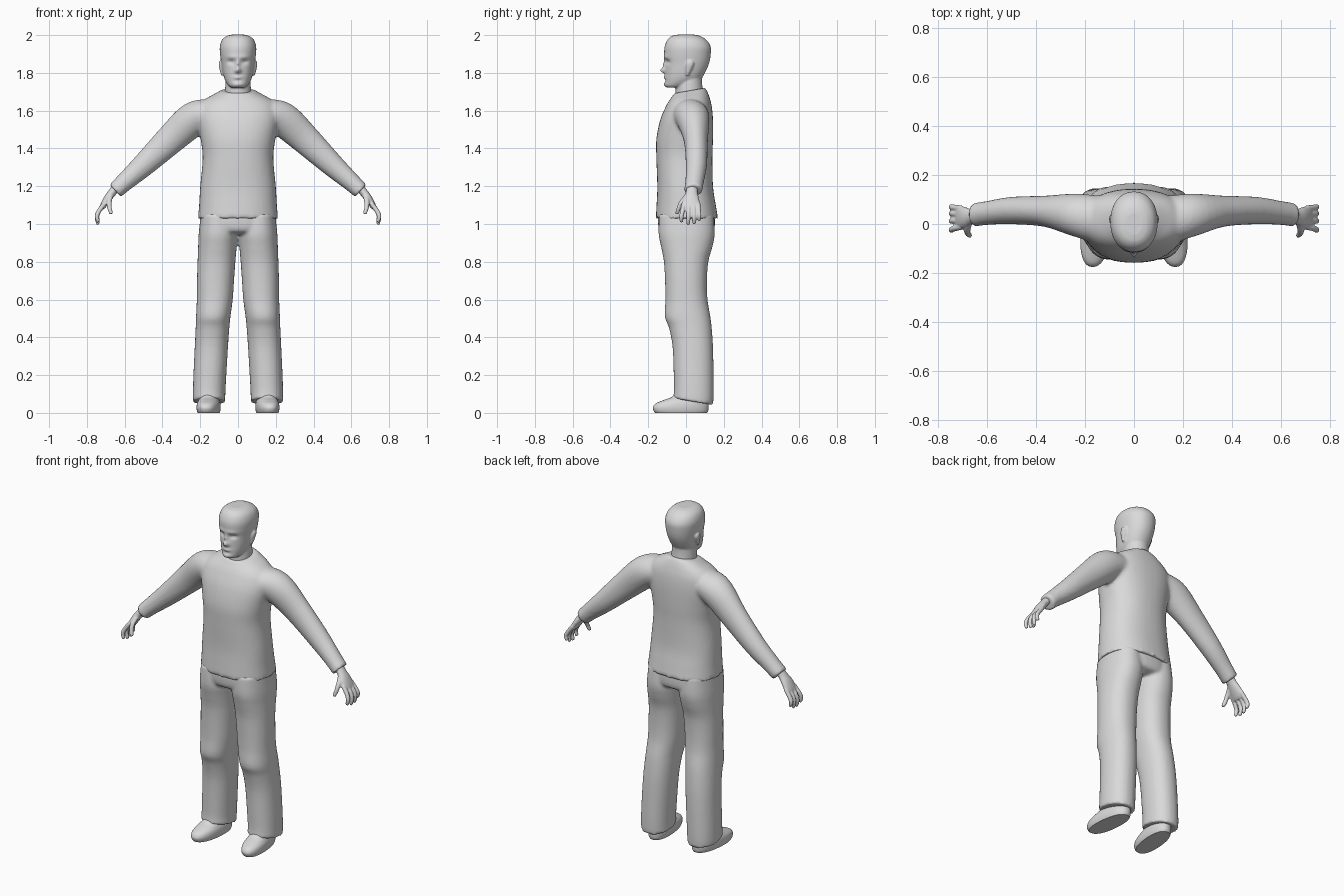
import bpy, bmesh, math
from mathutils import Vector

grey = bpy.data.materials.new("plain_grey")
grey.diffuse_color = (0.7, 0.7, 0.7, 1)


def resample(rows, n):
    """Smooth spline through the rows of numbers."""
    out = []
    for i in range(len(rows) - 1):
        p = [rows[max(i - 1, 0)], rows[i], rows[i + 1], rows[min(i + 2, len(rows) - 1)]]
        for k in range(n):
            t = k / n
            out.append([0.5 * (2 * b + (c - a) * t + (2 * a - 5 * b + 4 * c - d) * t * t
                               + (3 * b - a - 3 * c + d) * t ** 3) for a, b, c, d in zip(*p)])
    return out + [list(rows[-1])]


def skin_rings(bm, rings):
    """Bridge rings of points and cap both ends."""
    vs = [[bm.verts.new(p) for p in ring] for ring in rings]
    n = len(vs[0])
    for a, b in zip(vs, vs[1:]):
        for i in range(n):
            j = (i + 1) % n
            bm.faces.new((a[i], a[j], b[j], b[i]))
    bm.faces.new(vs[0][::-1])
    bm.faces.new(vs[-1])
    return [v for ring in vs for v in ring]


def spow(v, e):
    return math.copysign(abs(v) ** e, v)


def body(bm, rows, side=1, power=2.3, seg=40, steps=4):
    """Upright loft; row = z, centre x, half width, front y, back y, tilt."""
    rings = []
    for z, xc, w, yf, yb, tilt in resample(rows, steps):
        ring = []
        for i in range(seg):
            a = math.tau * i / seg
            x = xc + w * spow(math.cos(a), 2 / power)
            y = (yf + yb) / 2 + (yb - yf) / 2 * spow(math.sin(a), 2 / power)
            ring.append((side * x, y, z + tilt * y))
        rings.append(ring)
    return skin_rings(bm, rings)


def limb(bm, rows, side=1, seg=20, steps=4):
    """Loft along a path; row = x, y, z, half thickness, half depth in y."""
    pts = resample(rows, steps)
    rings = []
    for k, (x, y, z, h, d) in enumerate(pts):
        p, q = pts[max(k - 1, 0)], pts[min(k + 1, len(pts) - 1)]
        t = Vector((q[0] - p[0], 0, q[2] - p[2])).normalized()
        n = Vector((-t.z, 0, t.x))
        ring = []
        for i in range(seg):
            a = math.tau * i / seg
            v = Vector((x, y, z)) + n * h * math.cos(a) + Vector((0, d * math.sin(a), 0))
            ring.append((side * v.x, v.y, v.z))
        rings.append(ring)
    skin_rings(bm, rings)


def finish(name, bm, voxel=0, smooth=0):
    """Make the object; overlapping lofts are fused and softened."""
    bmesh.ops.recalc_face_normals(bm, faces=bm.faces)
    me = bpy.data.meshes.new(name)
    bm.to_mesh(me)
    bm.free()
    me.materials.append(grey)
    ob = bpy.data.objects.new(name, me)
    bpy.context.collection.objects.link(ob)
    if voxel:
        r = ob.modifiers.new("fuse", 'REMESH')
        r.mode, r.voxel_size, r.use_smooth_shade = 'VOXEL', voxel, True
        s = ob.modifiers.new("soften", 'SMOOTH')
        s.factor, s.iterations = 0.5, smooth
    else:
        bpy.ops.object.select_all(action='DESELECT')
        bpy.context.view_layer.objects.active = ob
        ob.select_set(True)
        bpy.ops.object.shade_smooth_by_angle(angle=math.radians(40))
    return ob


# Head with neck and ears
bm = bmesh.new()
head = body(bm, [
    (1.722, 0, .035, -.100, -.03, 0), (1.735, 0, .052, -.111, .02, 0),
    (1.765, 0, .070, -.111, .075, 0), (1.80, 0, .080, -.110, .10, 0),
    (1.85, 0, .088, -.110, .122, 0), (1.90, 0, .095, -.115, .131, 0),
    (1.94, 0, .096, -.113, .130, 0), (1.975, 0, .084, -.098, .108, 0),
    (1.995, 0, .060, -.075, .075, 0), (2.002, 0, .035, -.045, .045, 0)],
    power=2.15, seg=96, steps=8)
# Face relief: |x|, z, spread x, spread z, push in y
relief = [(0, 1.812, .016, .013, -.024), (0, 1.84, .010, .03, -.013),
          (.036, 1.858, .020, .012, .013), (.03, 1.884, .03, .010, -.005),
          (0, 1.776, .024, .008, -.008), (0, 1.757, .022, .006, .005),
          (0, 1.738, .024, .012, -.006)]
for v in head:
    if v.co.y < -.03:
        x, z = abs(v.co.x), v.co.z
        v.co.y += sum(d * math.exp(-((x - a) / sx) ** 2 - ((z - b) / sz) ** 2)
                      for a, b, sx, sz, d in relief)
body(bm, [(1.62, 0, .075, -.05, .10, 0), (1.70, 0, .069, -.055, .09, 0),
          (1.76, 0, .066, -.05, .085, 0), (1.83, 0, .06, -.03, .09, 0)], power=2)
for s in (-1, 1):
    body(bm, [(1.787, .082, .007, .000, .015, 0), (1.81, .087, .009, -.002, .026, 0),
              (1.845, .091, .011, -.002, .042, 0), (1.862, .091, .009, .008, .036, 0)],
         side=s, power=2, seg=16)
finish("head", bm, .0055, 2)

# Sweater: trunk plus both sleeves
bm = bmesh.new()
body(bm, [
    (1.03, 0, .212, -.160, .170, 0), (1.10, 0, .206, -.156, .158, 0),
    (1.20, 0, .200, -.152, .143, 0), (1.35, 0, .187, -.157, .140, 0),
    (1.45, 0, .198, -.157, .143, 0), (1.55, 0, .215, -.137, .143, 0),
    (1.62, 0, .208, -.108, .137, 0), (1.66, 0, .172, -.088, .126, .05),
    (1.685, 0, .125, -.072, .114, .12), (1.703, 0, .088, -.064, .102, .18)])
for s in (-1, 1):
    limb(bm, [(.10, .02, 1.585, .070, .09), (.18, .025, 1.575, .086, .095),
              (.25, .038, 1.545, .091, .086), (.36, .052, 1.445, .079, .064),
              (.50, .055, 1.312, .062, .056), (.60, .045, 1.222, .049, .049),
              (.65, .038, 1.176, .045, .049)], side=s, seg=32)
finish("sweater", bm, .010, 4)

# Trousers: seat plus both legs
bm = bmesh.new()
body(bm, [(1.07, 0, .198, -.148, .150, 0), (1.0, 0, .202, -.148, .153, 0),
          (.96, 0, .195, -.135, .145, 0), (.945, 0, .15, -.09, .11, 0)])
for s in (-1, 1):
    body(bm, [
        (1.05, .105, .092, -.142, .145, 0), (.95, .105, .103, -.145, .152, 0),
        (.88, .109, .102, -.132, .140, 0), (.80, .114, .100, -.117, .118, 0),
        (.70, .119, .098, -.111, .111, 0), (.60, .123, .095, -.109, .114, 0),
        (.51, .131, .091, -.112, .129, 0), (.45, .135, .089, -.090, .136, 0),
        (.35, .141, .088, -.071, .143, 0), (.20, .149, .087, -.065, .146, -.05),
        (.11, .153, .086, -.064, .146, -.14), (.066, .153, .086, -.068, .143, -.17)],
        side=s, power=2.2)
finish("trousers", bm, .009, 3)

for s, label in ((-1, "right"), (1, "left")):
    # Hand: palm, four curled fingers and thumb
    bm = bmesh.new()
    limb(bm, [(.635, .035, 1.205, .024, .030), (.665, .030, 1.168, .022, .031),
              (.690, .027, 1.135, .021, .042), (.715, .028, 1.095, .016, .048),
              (.722, .028, 1.082, .010, .044)], side=s)
    for y, spread, drop in ((-.012, -.012, .012), (.015, -.003, 0), (.041, .002, .003), (.064, .006, .02)):
        limb(bm, [(.705, y, 1.11, .012, .012), (.735, y + spread * .5, 1.07, .0125, .0125),
                  (.747, y + spread, 1.035 + drop * .5, .0115, .0115),
                  (.741, y + spread, 1.003 + drop, .0095, .0095),
                  (.739, y + spread, .998 + drop, .005, .005)], side=s, seg=12)
    limb(bm, [(.672, .010, 1.155, .014, .016), (.682, -.020, 1.120, .014, .015),
              (.680, -.038, 1.085, .012, .012), (.672, -.046, 1.058, .010, .010),
              (.670, -.047, 1.053, .005, .005)], side=s, seg=12)
    finish(label + "_hand", bm, .0042, 2)

    # Shoe with flat sole, toe turned slightly outward
    bm = bmesh.new()
    verts = body(bm, [
        (0, .153, .056, -.163, .112, 0), (.012, .153, .060, -.172, .118, 0),
        (.030, .153, .062, -.175, .120, 0), (.050, .153, .060, -.160, .119, 0),
        (.068, .153, .054, -.118, .116, 0), (.085, .153, .049, -.075, .112, 0),
        (.12, .153, .044, -.045, .105, 0)], side=s, power=2.3)
    for v in verts:
        v.co.x -= s * .09 * v.co.y
    finish(label + "_shoe", bm)
